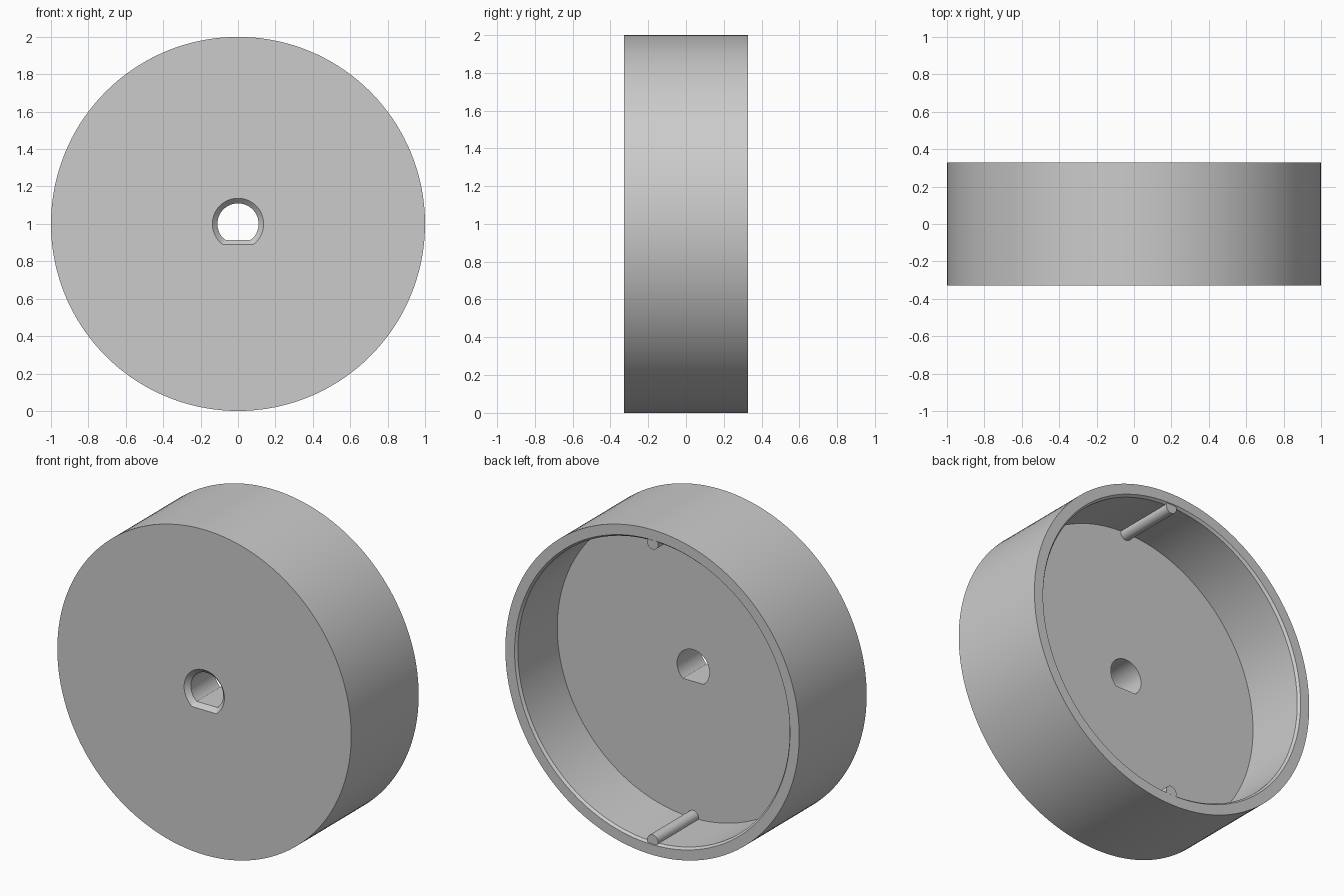
import bpy, bmesh, math

cube = bpy.data.objects.get("Cube")
if cube:
    bpy.data.objects.remove(cube, do_unlink=True)

SEGMENTS = 144
FRONT, BACK, FLOOR = -0.328, 0.328, -0.07
CENTRE_Z = 1.0

grey = bpy.data.materials.new("light grey")
grey.use_nodes = True
grey.diffuse_color = (0.6, 0.6, 0.6, 1)
grey.node_tree.nodes["Principled BSDF"].inputs["Base Color"].default_value = (0.6, 0.6, 0.6, 1)


def ring(bm, radius, y, flat=None):
    """Circle around the y axis, optionally cut flat below like a D."""
    verts = []
    for i in range(SEGMENTS):
        a = 2 * math.pi * i / SEGMENTS
        r = radius
        if flat and math.sin(a) < 0:
            r = min(radius, flat / -math.sin(a))
        verts.append(bm.verts.new((r * math.cos(a), y, CENTRE_Z + r * math.sin(a))))
    return verts


def finish(bm, name):
    bmesh.ops.recalc_face_normals(bm, faces=bm.faces)
    mesh = bpy.data.meshes.new(name)
    bm.to_mesh(mesh)
    bm.free()
    mesh.materials.append(grey)
    obj = bpy.data.objects.new(name, mesh)
    bpy.context.collection.objects.link(obj)
    bpy.ops.object.select_all(action="DESELECT")
    obj.select_set(True)
    bpy.context.view_layer.objects.active = obj
    bpy.ops.object.shade_smooth_by_angle(angle=math.radians(20))
    return obj


# Cup body: closed chain of rings from the bored hub to the outer wall and back
bm = bmesh.new()
profile = [
    (0.137, FRONT, 0.11),          # chamfered mouth of the D-shaped bore
    (1.0, FRONT, None),            # front disc
    (1.0, BACK, None),             # outer wall
    (0.937, BACK, None),           # rim
    (0.925, BACK - 0.015, None),   # rim chamfer
    (0.925, FLOOR, None),          # inner wall
    (0.11, FLOOR, 0.085),          # inner floor
    (0.11, FRONT + 0.027, 0.085),  # bore
]
rings = [ring(bm, *p) for p in profile]
for k, a in enumerate(rings):
    b = rings[(k + 1) % len(rings)]
    for i in range(SEGMENTS):
        j = (i + 1) % SEGMENTS
        bm.faces.new((a[i], a[j], b[j], b[i]))
finish(bm, "cup_body")

# Round ribs along the inner wall, above and below
for side, name in ((1, "upper_rib"), (-1, "lower_rib")):
    bm = bmesh.new()
    bottom, top = FLOOR - 0.01, BACK - 0.004
    bmesh.ops.create_cone(bm, cap_ends=True, segments=32, radius1=0.037,
                          radius2=0.037, depth=top - bottom)
    for v in bm.verts:
        x, y, z = v.co
        v.co = (x, z + (top + bottom) / 2, y + CENTRE_Z + side * 0.915)
    finish(bm, name)
